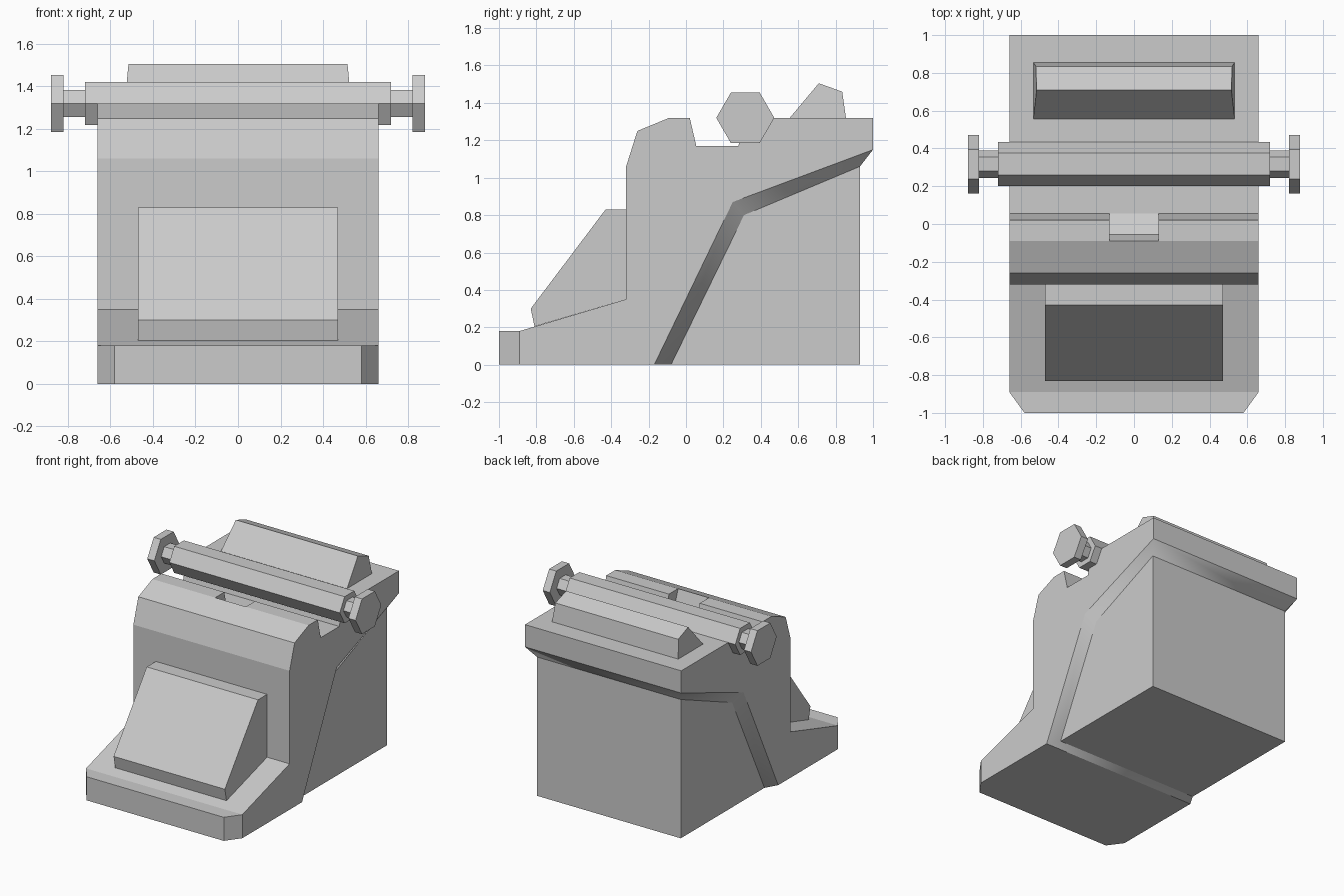
import bpy
import bmesh
from math import pi
from mathutils import Matrix

cube = bpy.data.objects.get("Cube")
if cube:
    bpy.data.objects.remove(cube, do_unlink=True)

GREY = (0.6, 0.6, 0.6, 1.0)
grey = bpy.data.materials.new("plain grey")
grey.use_nodes = True
grey.diffuse_color = GREY
grey.node_tree.nodes["Principled BSDF"].inputs["Base Color"].default_value = GREY


def finish(bm, name):
    bmesh.ops.recalc_face_normals(bm, faces=bm.faces[:])
    mesh = bpy.data.meshes.new(name)
    bm.to_mesh(mesh)
    bm.free()
    mesh.materials.append(grey)
    obj = bpy.data.objects.new(name, mesh)
    bpy.context.collection.objects.link(obj)
    return obj


def row(bm, points, half):
    return [bm.verts.new((half, y, z)) for y, z in points]


def prism(bm, points, half):
    """Side profile (y, z) spanned symmetrically across x."""
    left, right = row(bm, points, half), row(bm, points, -half)
    n = len(points)
    bm.faces.new(left)
    bm.faces.new(right[::-1])
    strips = [bm.faces.new((left[i], right[i], right[(i + 1) % n], left[(i + 1) % n]))
              for i in range(n)]
    return left, right, strips


def profile_part(name, points, half):
    bm = bmesh.new()
    prism(bm, points, half)
    return finish(bm, name)


# Body: upper shell with a stepped profile
W, INNER, NOSE = 0.66, 0.607, 0.58
lip = [(1, 1.15), (0.25, 0.87), (-0.17, 0)]
top = [(-0.89, 0), (-1, 0), (-1, 0.18), (-0.89, 0.18), (-0.32, 0.35),
       (-0.32, 1.06), (-0.26, 1.25), (-0.09, 1.32), (0.02, 1.32),
       (0.055, 1.17), (0.28, 1.17), (0.32, 1.32), (1, 1.32)]
bm = bmesh.new()
left, right, strips = prism(bm, lip + top, W)

# Clipped front corners
k = len(lip)
for side, x in ((left, NOSE), (right, -NOSE)):
    bmesh.ops.connect_verts(bm, verts=[side[k], side[k + 3]])
    side[k + 1].co.x = side[k + 2].co.x = x

# Sloped rim joining the shell to the narrower rear housing
bmesh.ops.delete(bm, geom=strips[:2], context='FACES_ONLY')
inset = [(0.93, 1.06), (0.31, 0.8), (-0.08, 0)]
housing = inset + [(0.93, 0)]
hl, hr = row(bm, housing, INNER), row(bm, housing, -INNER)
rim = []
for outer, inner in ((left, hl), (right, hr)):
    for i in range(2):
        rim.append(bm.faces.new((outer[i], outer[i + 1], inner[i + 1], inner[i])))
for i in (0, 2):
    rim.append(bm.faces.new((left[i], right[i], hr[i], hl[i])))
for face in rim:
    face.smooth = True

# Rear housing sides, base and back
bm.faces.new(hl)
bm.faces.new(hr)
bm.faces.new((hl[2], hl[3], hr[3], hr[2]))
bm.faces.new((hl[3], hl[0], hr[0], hr[3]))
body = finish(bm, "body")

# Notch in the top ridge
cutter = profile_part("notch_cutter", [(-0.09, 1.32), (-0.055, 1.22), (0.055, 1.171),
                                       (0.12, 1.171), (0.12, 1.4), (-0.09, 1.4)], 0.13)
cutter.hide_render = True
mod = body.modifiers.new("notch", 'BOOLEAN')
mod.operation = 'DIFFERENCE'
mod.solver = 'EXACT'
mod.object = cutter
bpy.context.view_layer.objects.active = body
bpy.ops.object.modifier_apply(modifier=mod.name)
bpy.data.objects.remove(cutter, do_unlink=True)

# Sloping front panel
profile_part("front_panel", [(-0.81, 0.205), (-0.83, 0.3), (-0.43, 0.83),
                             (-0.32, 0.83), (-0.32, 0.35)], 0.47)

# Tapered rest on the rear deck
rest = profile_part("rear_rest", [(0.555, 1.32), (0.71, 1.505),
                                  (0.835, 1.46), (0.855, 1.32)], 0.533)
for v in rest.data.vertices:
    v.co.x *= 1 - 0.18 * (v.co.z - 1.32)


# Six-sided roller, axles and knobs
def hexagon(name, radius, x0, x1):
    bm = bmesh.new()
    place = (Matrix.Translation(((x0 + x1) / 2, 0.317, 1.32))
             @ Matrix.Rotation(pi / 2, 4, 'Y') @ Matrix.Rotation(pi / 2, 4, 'Z'))
    bmesh.ops.create_cone(bm, cap_ends=True, segments=6, radius1=radius,
                          radius2=radius, depth=abs(x1 - x0), matrix=place)
    # Points of the hexagon face forwards and backwards
    if max(v.co.z for v in bm.verts) > 1.32 + radius * 0.95:
        bmesh.ops.rotate(bm, verts=bm.verts[:], cent=(0, 0.317, 1.32),
                         matrix=Matrix.Rotation(pi / 6, 3, 'X'))
    return finish(bm, name)


hexagon("roller", 0.117, -0.72, 0.72)
for side, s in (("left", 1), ("right", -1)):
    hexagon(side + "_axle", 0.073, s * 0.72, s * 0.82)
    hexagon(side + "_knob", 0.155, s * 0.82, s * 0.88)
